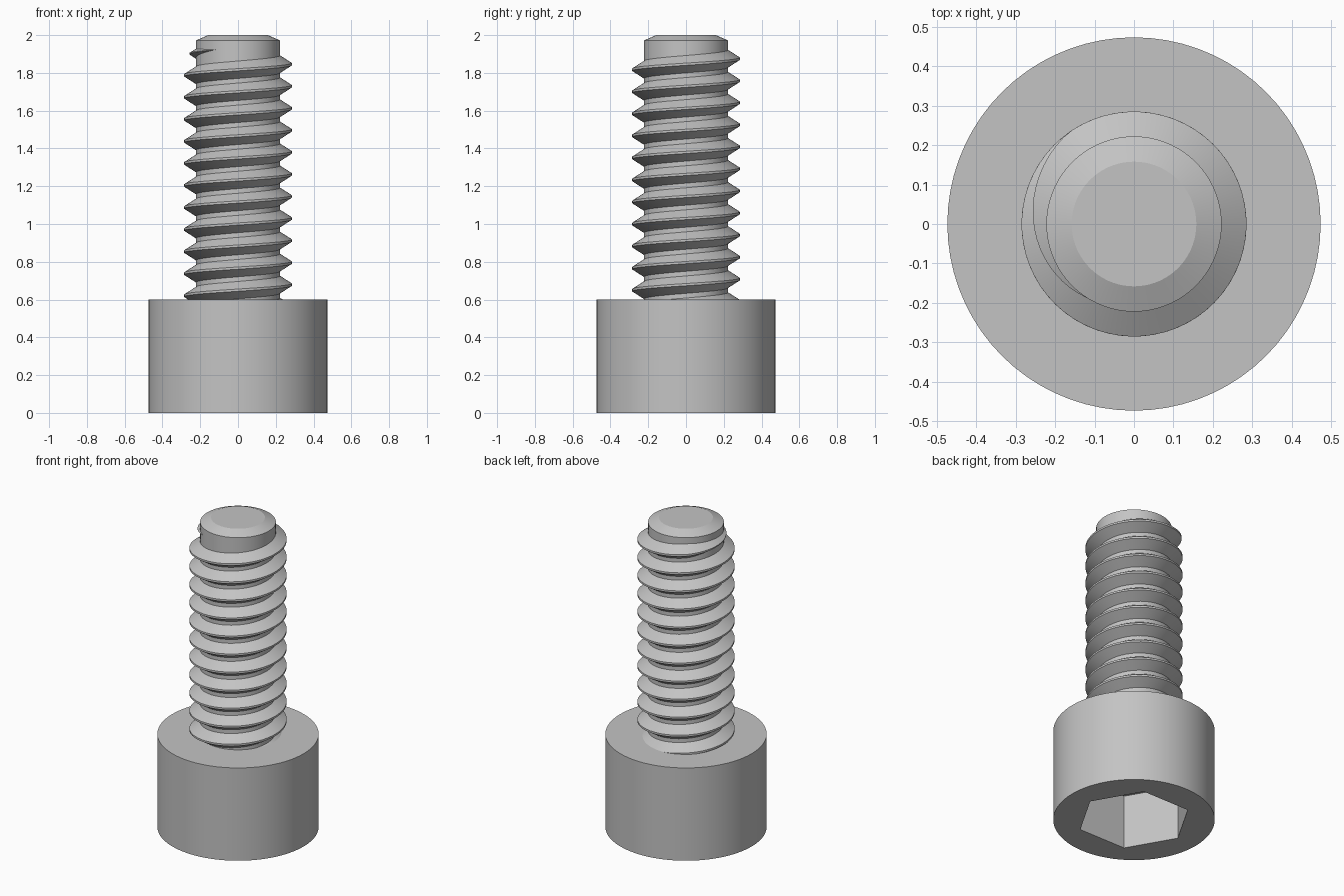
import bpy, bmesh, math
from math import cos, sin, pi

if "Cube" in bpy.data.objects:
    bpy.data.objects.remove(bpy.data.objects["Cube"])

STEEL = (0.55, 0.55, 0.55, 1.0)
HEAD_R, HEAD_H = 0.473, 0.6
CORE_R, CREST_R = 0.222, 0.285
PITCH = 0.1167

steel = bpy.data.materials.new("grey steel")
steel.use_nodes = True
steel.diffuse_color = STEEL
steel.node_tree.nodes["Principled BSDF"].inputs["Base Color"].default_value = STEEL


def make_object(name, bm):
    bmesh.ops.recalc_face_normals(bm, faces=bm.faces)
    mesh = bpy.data.meshes.new(name)
    bm.to_mesh(mesh)
    bm.free()
    mesh.materials.append(steel)
    obj = bpy.data.objects.new(name, mesh)
    bpy.context.collection.objects.link(obj)
    return obj


def activate(obj):
    bpy.ops.object.select_all(action='DESELECT')
    obj.select_set(True)
    bpy.context.view_layer.objects.active = obj


def smooth(obj):
    activate(obj)
    bpy.ops.object.shade_smooth_by_angle(angle=math.radians(20))


def lathe(name, profile, sides):
    """Solid of revolution from (radius, height) rings, capped at both ends."""
    bm = bmesh.new()
    rings = [[bm.verts.new((r * cos(2 * pi * i / sides), r * sin(2 * pi * i / sides), z))
              for i in range(sides)] for r, z in profile]
    for a, b in zip(rings, rings[1:]):
        for i in range(sides):
            j = (i + 1) % sides
            bm.faces.new((a[i], a[j], b[j], b[i]))
    bm.faces.new(rings[0])
    bm.faces.new(rings[-1])
    return make_object(name, bm)


# Cylindrical head and chamfered shank in one turned body
body = lathe("head_and_shank", [(HEAD_R, 0), (HEAD_R, HEAD_H), (CORE_R, HEAD_H),
                                (CORE_R, 1.972), (0.158, 2)], 72)

# Hexagonal drive socket cut into the underside of the head
cutter = lathe("socket_cutter", [(0.335, -0.1), (0.335, 0.35)], 6)
cutter.hide_render = True
cut = body.modifiers.new("socket", 'BOOLEAN')
cut.operation = 'DIFFERENCE'
cut.solver = 'EXACT'
cut.object = cutter
activate(body)
bpy.ops.object.modifier_apply(modifier=cut.name)
bpy.data.objects.remove(cutter)
smooth(body)


# Right-handed helical thread, fading into the shank near the tip
def thread(name, start, fade, end, steps_per_turn=60):
    bm = bmesh.new()
    root = CORE_R - 0.003
    count = round((end - start) * steps_per_turn)
    rings = []
    for k in range(count + 1):
        turn = start + (end - start) * k / count
        f = max(0.02, min(1, (end - turn) / (end - fade)))
        crest = root + (CREST_R - root) * f
        a, z = 2 * pi * turn, 1.846 + PITCH * turn
        rings.append([bm.verts.new((r * cos(a), r * sin(a), z + h * f))
                      for r, h in ((root, -0.048), (crest, -0.006),
                                   (crest, 0.006), (root, 0.048))])
    for p, q in zip(rings, rings[1:]):
        for i in range(4):
            j = (i + 1) % 4
            bm.faces.new((p[i], p[j], q[j], q[i]))
    bm.faces.new(rings[0])
    bm.faces.new(rings[-1])
    return make_object(name, bm)


smooth(thread("thread", -11.25, 0.35, 0.675))
